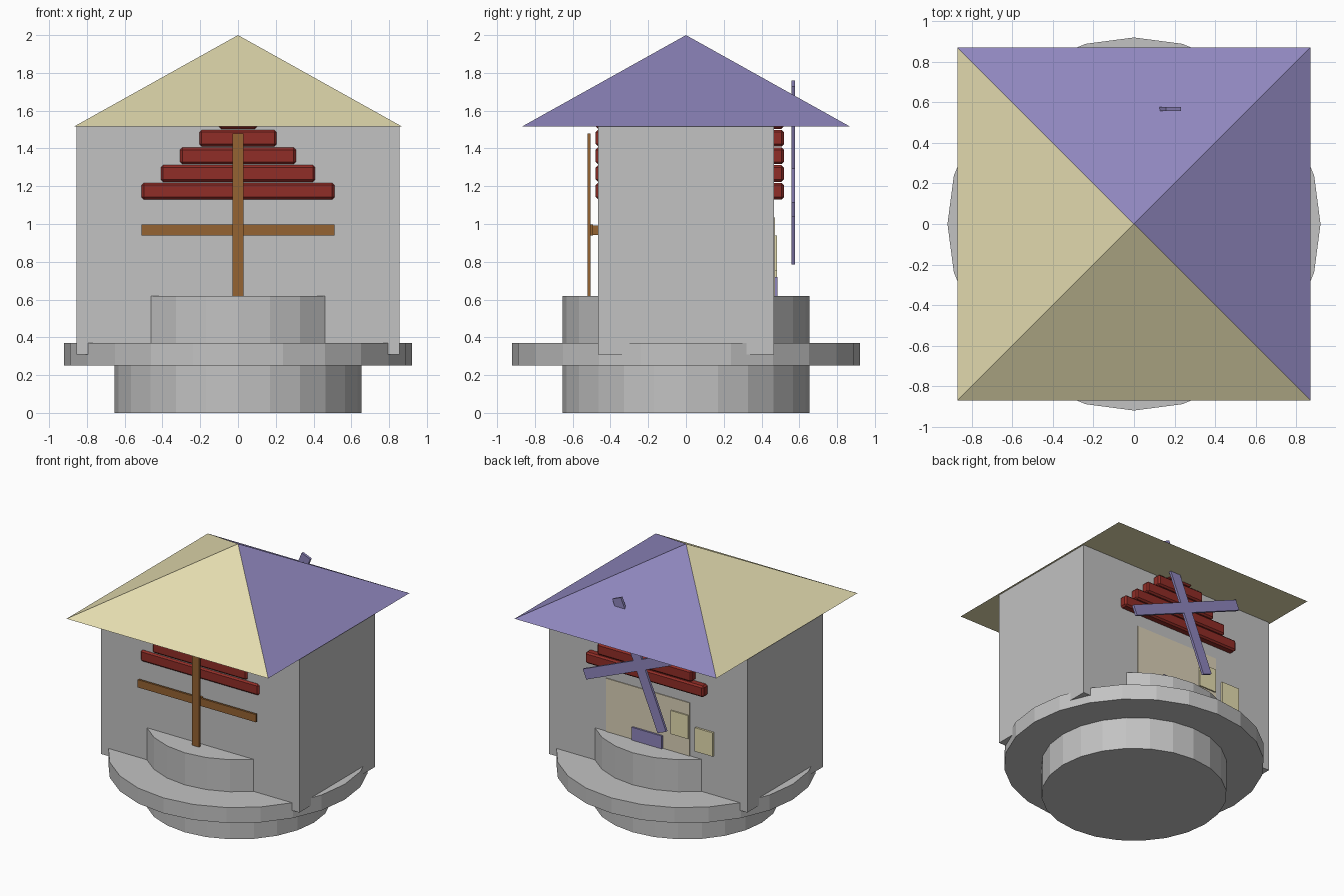
import bpy, bmesh, math
from mathutils import Matrix, Vector

cube = bpy.data.objects.get("Cube")
if cube:
    bpy.data.objects.remove(cube, do_unlink=True)


def material(name, rgb):
    m = bpy.data.materials.new(name)
    m.use_nodes = True
    m.diffuse_color = (*rgb, 1)
    m.node_tree.nodes["Principled BSDF"].inputs["Base Color"].default_value = (*rgb, 1)
    return m


grey = material("stone grey", (0.54, 0.54, 0.54))
cream = material("cream", (0.79, 0.73, 0.44))
purple = material("dusty purple", (0.275, 0.24, 0.51))
red = material("brick red", (0.28, 0.026, 0.02))
brown = material("wood brown", (0.30, 0.125, 0.032))
tan = material("pale tan", (0.71, 0.64, 0.48))


def finish(bm, name, *mats):
    mesh = bpy.data.meshes.new(name)
    bm.to_mesh(mesh)
    bm.free()
    for m in mats:
        mesh.materials.append(m)
    ob = bpy.data.objects.new(name, mesh)
    bpy.context.collection.objects.link(ob)
    return ob


def box(name, mat, x, y, z, turn=0):
    """Box from (low, high) ranges, turned about the y axis."""
    bm = bmesh.new()
    size = [b - a for a, b in (x, y, z)]
    bmesh.ops.create_cube(bm, size=1, matrix=Matrix.Diagonal((*size, 1)))
    ob = finish(bm, name, mat)
    ob.location = [(a + b) / 2 for a, b in (x, y, z)]
    ob.rotation_euler.y = turn
    return ob


def drum(name, radius, low, high):
    bm = bmesh.new()
    bmesh.ops.create_cone(bm, cap_ends=True, segments=24, radius1=radius, radius2=radius,
                          depth=high - low, matrix=Matrix.Translation((0, 0, (low + high) / 2)))
    return finish(bm, name, grey)


# Round base, deck and walls
drum("base_drum", 0.655, 0, 0.62)
drum("deck_ring", 0.92, 0.25, 0.37)
box("walls", grey, (-0.855, 0.855), (-0.465, 0.465), (0.31, 1.515))

# Pyramid roof: back and left slopes purple, the rest cream
bm = bmesh.new()
half, eaves, apex = 0.87, 1.515, 2.0
ring = [bm.verts.new((half * sx, half * sy, eaves))
        for sx, sy in ((-1, -1), (1, -1), (1, 1), (-1, 1))]
tip = bm.verts.new((0, 0, apex))
bm.faces.new(ring[::-1])
for i in range(4):
    bm.faces.new((ring[i], ring[(i + 1) % 4], tip))
bm.normal_update()
for f in bm.faces:
    f.material_index = int(f.normal.x > 0.1 or f.normal.y > 0.1)
finish(bm, "roof", cream, purple)

# Stepped beams running through the walls
for i in range(5):
    w, z = 0.51 - 0.102 * i, 1.13 + 0.0935 * i
    beam = box(f"beam_{i + 1}", red, (-w, w), (-0.478, 0.518), (z, z + 0.088))
    bevel = beam.modifiers.new("Bevel", "BEVEL")
    bevel.width = 0.012
    bevel.segments = 1

# Front wooden cross and its axle
box("front_post", brown, (-0.03, 0.03), (-0.521, -0.505), (0.46, 1.48))
box("front_crossbar", brown, (-0.51, 0.51), (-0.508, -0.492), (0.938, 0.998))
box("front_axle", brown, (-0.025, 0.025), (-0.505, -0.46), (0.943, 0.993))

# Tilted cross at the back
tilt = math.radians(22.5)
for name, turn in (("back_blade_tall", tilt), ("back_blade_wide", tilt + math.pi / 2)):
    box(name, purple, (-0.04, 0.04), (0.558, 0.577), (0.762, 1.782), turn)

# Back door panel, step plate and shutters
box("back_panel", tan, (-0.36, 0.36), (0.46, 0.471), (0.5, 1.035))
box("back_plate", purple, (-0.13, 0.13), (0.46, 0.485), (0.54, 0.72))
box("shutter_upper", cream, (-0.352, -0.205), (0.46, 0.481), (0.755, 0.938))
box("shutter_lower", cream, (-0.567, -0.412), (0.46, 0.481), (0.675, 0.86))
